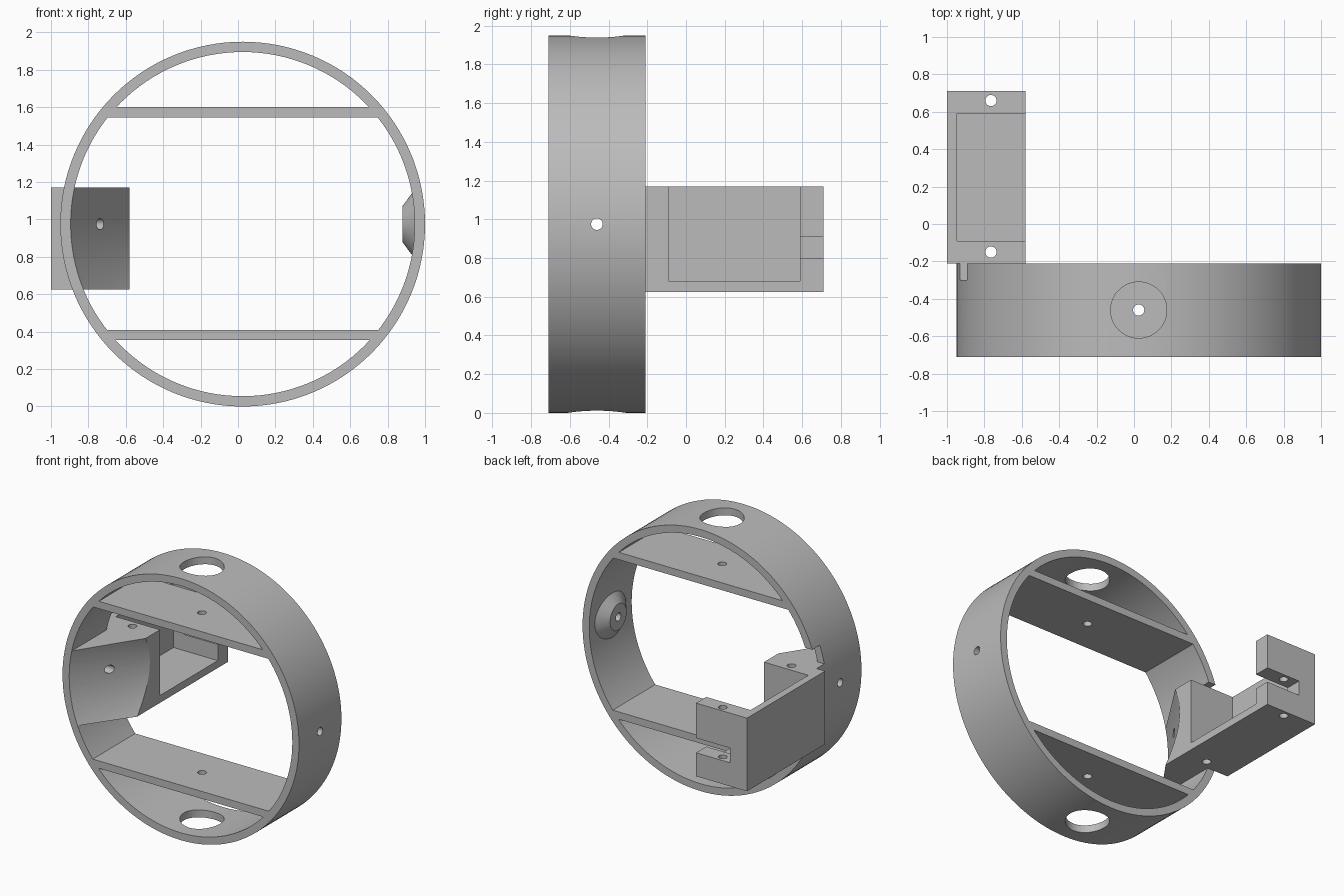
import bpy, math
from mathutils import Vector

if "Cube" in bpy.data.objects:
    bpy.data.objects.remove(bpy.data.objects["Cube"])

CX, CZ = 0.025, 0.975            # ring centre
R_OUT, R_IN = 0.975, 0.92        # ring radii
Y0, Y1 = -0.71, -0.21            # ring front and back
YM = (Y0 + Y1) / 2
SEG = 128

grey = bpy.data.materials.new("plain_grey")
grey.diffuse_color = (0.5, 0.5, 0.5, 1)
grey.use_nodes = True
grey.node_tree.nodes["Principled BSDF"].inputs["Base Color"].default_value = grey.diffuse_color


def finish(name):
    ob = bpy.context.object
    ob.name = name
    ob.data.materials.append(grey)
    return ob


def box(name, x0, x1, y0, y1, z0, z1):
    bpy.ops.mesh.primitive_cube_add(
        size=1, location=((x0 + x1) / 2, (y0 + y1) / 2, (z0 + z1) / 2))
    ob = finish(name)
    ob.scale = (x1 - x0, y1 - y0, z1 - z0)
    bpy.ops.object.transform_apply(location=True, rotation=True, scale=True)
    return ob


def cone(name, a, b, r1, r2, seg=SEG):
    """Straight or tapered round bar from point a to point b."""
    a, b = Vector(a), Vector(b)
    d = b - a
    bpy.ops.mesh.primitive_cone_add(
        vertices=seg, radius1=r1, radius2=r2, depth=d.length,
        location=(a + b) / 2, rotation=d.to_track_quat('Z', 'Y').to_euler())
    ob = finish(name)
    bpy.ops.object.transform_apply(location=True, rotation=True, scale=True)
    return ob


def boolean(ob, tool, op='DIFFERENCE'):
    """Apply a boolean and throw the tool away."""
    m = ob.modifiers.new("cut", 'BOOLEAN')
    m.operation, m.object, m.solver = op, tool, 'EXACT'
    bpy.context.view_layer.objects.active = ob
    bpy.ops.object.modifier_apply(modifier=m.name)
    bpy.data.objects.remove(tool, do_unlink=True)


def hole_z(ob, x, y, r, z0=-0.1, z1=2.1):
    boolean(ob, cone("drill", (x, y, z0), (x, y, z1), r, r, 48))


def hole_x(ob, x0, x1):
    boolean(ob, cone("drill", (x0, YM, CZ), (x1, YM, CZ), 0.03, 0.03, 48))


def disc(r, y0, y1):
    return cone("drum", (CX, y0, CZ), (CX, y1, CZ), r, r)


# Outer ring with access holes, side holes and a small notch in the back rim
ring = disc(R_OUT, Y0, Y1)
ring.name = "ring"
boolean(ring, disc(R_IN, Y0 - 0.2, Y1 + 0.2))
hole_z(ring, CX, YM, 0.15)
hole_x(ring, -1.1, 1.1)
boolean(ring, box("notch", -1.05, -0.75, -0.30, -0.1, 1.17, 1.30))

# Upper and lower cross plates
plates = []
for name, z0 in (("upper_plate", 1.545), ("lower_plate", 0.355)):
    p = box(name, -1, 1.1, Y0, Y1, z0, z0 + 0.055)
    boolean(p, disc(R_IN, Y0 - 0.2, Y1 + 0.2), 'INTERSECT')
    hole_z(p, CX, YM, 0.03)
    plates.append(p)

# Tapered boss on the right inner wall
boss = cone("side_boss", (0.88, YM, CZ), (0.96, YM, CZ), 0.097, 0.206, 64)
boolean(boss, disc(R_IN, Y0 - 0.2, Y1 + 0.2), 'INTERSECT')
hole_x(boss, 0.8, 1.1)

# Wedge with a conical face joining the ring to the holder
wedge = box("holder_wedge", -1, -0.58, Y0, Y1, 0.625, 1.17)
boolean(wedge, disc(R_IN, Y0 - 0.2, Y1 + 0.2), 'INTERSECT')
slope = (R_IN - 0.605) / (Y1 - Y0)
boolean(wedge, cone("taper", (CX, Y0 - 0.05, CZ), (CX, Y1 + 0.05, CZ),
                    R_IN + 0.05 * slope, 0.605 - 0.05 * slope))
hole_x(wedge, -1.1, -0.4)

# Rear holder: open pocket, end slot and screw holes
holder = box("holder", -1, -0.58, Y1, 0.71, 0.625, 1.17)
boolean(holder, box("pocket", -0.945, -0.4, -0.09, 0.59, 0.68, 1.4))
boolean(holder, box("slot", -0.86, -0.4, 0.5, 0.9, 0.80, 0.91))
for y in (-0.15, 0.66):
    hole_z(holder, -0.765, y, 0.03, 0.5, 1.3)

# Smooth the round walls, keep the edges sharp
for ob in [ring, boss, wedge, holder] + plates:
    bpy.ops.object.select_all(action='DESELECT')
    ob.select_set(True)
    bpy.context.view_layer.objects.active = ob
    bpy.ops.object.shade_smooth_by_angle(angle=math.radians(25))
